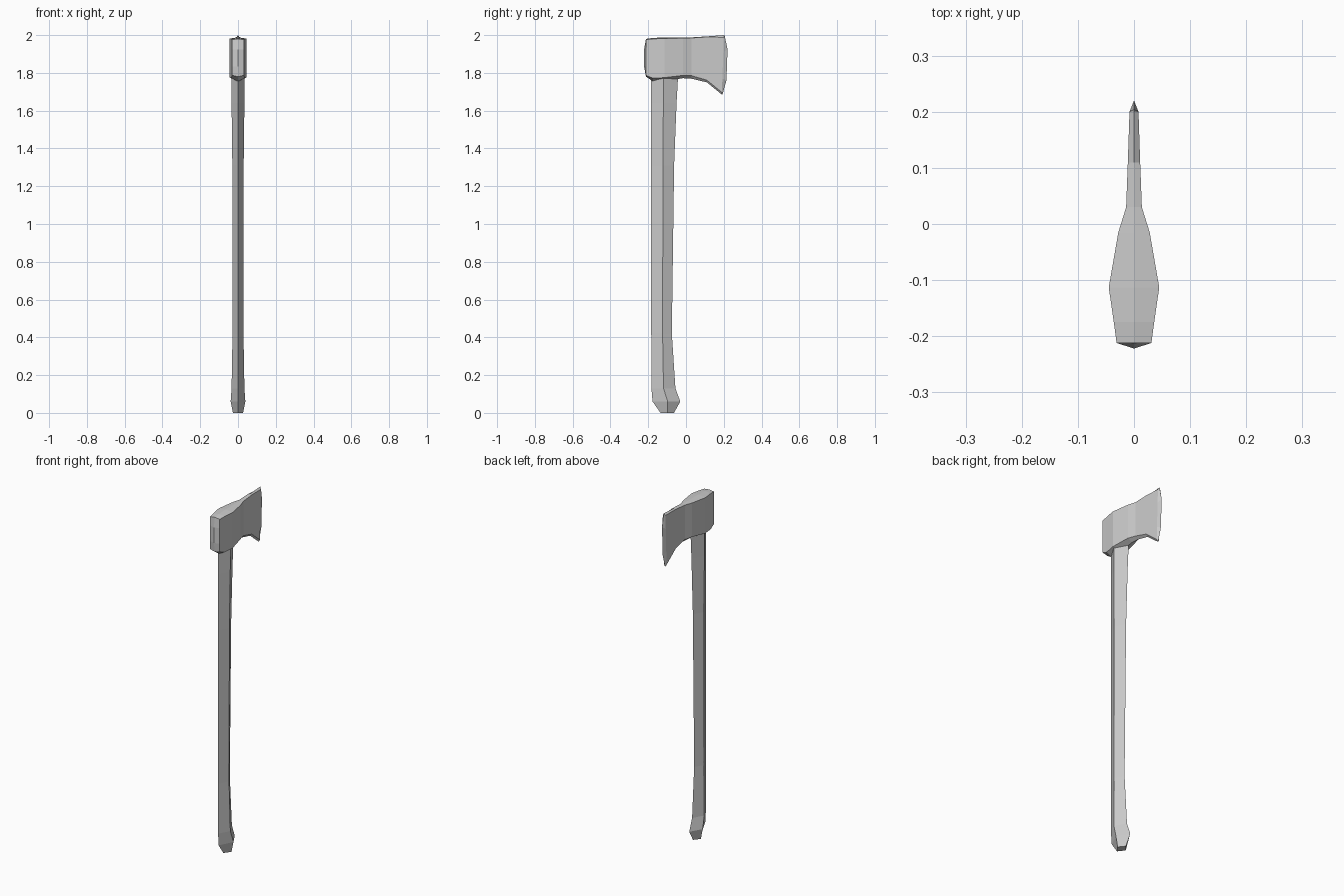
import bpy
import bmesh

default = bpy.data.objects.get("Cube")
if default:
    bpy.data.objects.remove(default, do_unlink=True)

grey = bpy.data.materials.new("plain_grey")
grey.use_nodes = True
colour = (0.6, 0.6, 0.6, 1)
grey.diffuse_color = colour
grey.node_tree.nodes["Principled BSDF"].inputs["Base Color"].default_value = colour


def loft_half(name, columns, capped=False):
    """Skin columns of points on the +x half, then mirror to the other half."""
    bm = bmesh.new()
    grid = [[bm.verts.new(p) for p in col] for col in columns]
    for a, b in zip(grid, grid[1:]):
        for i in range(len(a) - 1):
            bm.faces.new((a[i], a[i + 1], b[i + 1], b[i]))
    if capped:
        bm.faces.new(grid[0])
        bm.faces.new(grid[-1])
    mirrored = bmesh.ops.duplicate(bm, geom=bm.verts[:] + bm.edges[:] + bm.faces[:])
    for v in mirrored["geom"]:
        if isinstance(v, bmesh.types.BMVert):
            v.co.x *= -1
    bmesh.ops.remove_doubles(bm, verts=bm.verts[:], dist=0.0005)
    bmesh.ops.recalc_face_normals(bm, faces=bm.faces[:])
    mesh = bpy.data.meshes.new(name)
    bm.to_mesh(mesh)
    bm.free()
    mesh.materials.append(grey)
    obj = bpy.data.objects.new(name, mesh)
    bpy.context.collection.objects.link(obj)
    return obj


# Handle: diamond section with a flared foot; z, front y, side y, back y, half width
sections = [
    (0.0, -0.135, -0.098, -0.064, 0.027),
    (0.06, -0.177, -0.097, -0.03, 0.039),
    (0.13, -0.183, -0.119, -0.056, 0.034),
    (0.42, -0.184, -0.124, -0.075, 0.029),
    (1.31, -0.184, -0.122, -0.063, 0.03),
    (1.64, -0.184, -0.12, -0.05, 0.034),
    (1.8, -0.184, -0.118, -0.041, 0.036),
]
loft_half("handle", [[(0, f, z), (w, s, z), (0, b, z)]
                     for z, f, s, b, w in sections], capped=True)

# Head: y, half width, top, side top, side bottom, underside ridge
stations = [
    (-0.212, 0.031, 1.98, 1.976, 1.787, 1.78),
    (-0.175, 0.036, 1.985, 1.98, 1.772, 1.755),
    (-0.113, 0.045, 1.988, 1.982, 1.775, 1.757),
    (-0.015, 0.028, 1.988, 1.984, 1.787, 1.772),
    (0.03, 0.014, 1.988, 1.985, 1.785, 1.769),
    (0.11, 0.011, 1.993, 1.99, 1.762, 1.75),
    (0.2, 0.008, 2.0, 1.988, 1.697, 1.685),
]
rows = (0, 0.27, 0.75, 1)


def head_column(y, w, top, high, low, ridge):
    slant = 0.01 if y > 0.15 else 0
    side = [(w, y - slant * t, high + (low - high) * t) for t in rows]
    return [(0, y, top)] + side + [(0, y - slant, ridge)]


def edge_column(points):
    """Centre-line column whose end rows collapse to points."""
    pts = [(0, y, z) for y, z in points]
    return [pts[0]] + pts + [pts[-1]]


poll = edge_column([(-0.212, 1.98), (-0.222, 1.925), (-0.222, 1.835), (-0.212, 1.78)])
blade = edge_column([(0.204, 2.0), (0.22, 1.925), (0.214, 1.76), (0.193, 1.685)])
loft_half("axe_head", [poll] + [head_column(*s) for s in stations] + [blade])
